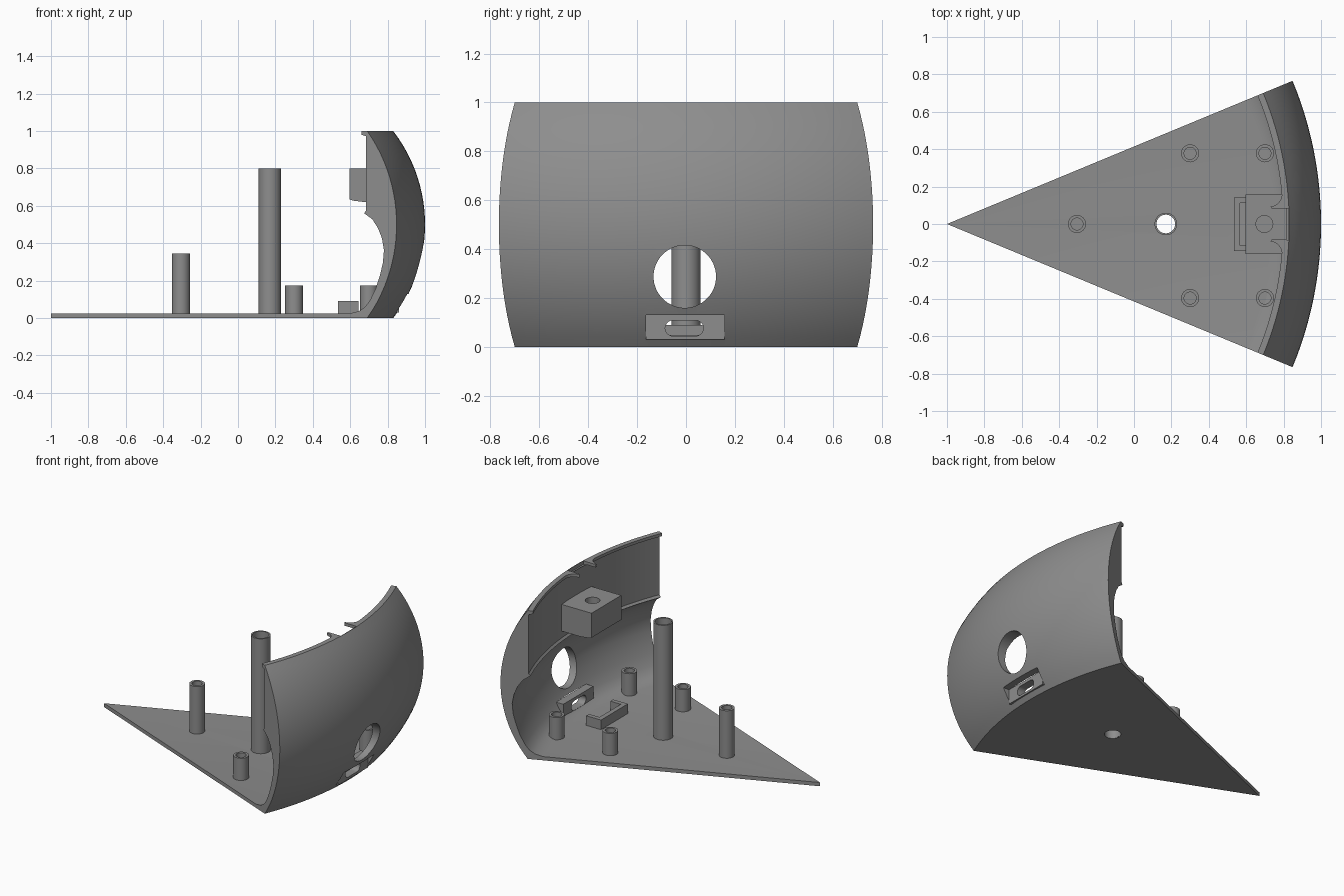
import bpy, bmesh, math
from mathutils import Matrix, Vector

if "Cube" in bpy.data.objects:
    bpy.data.objects.remove(bpy.data.objects["Cube"])

grey = bpy.data.materials.new("mid grey")
grey.diffuse_color = (0.27, 0.27, 0.27, 1)
grey.use_nodes = True
grey.node_tree.nodes["Principled BSDF"].inputs["Base Color"].default_value = grey.diffuse_color


def make(name, bm):
    bmesh.ops.remove_doubles(bm, verts=bm.verts, dist=1e-5)
    bmesh.ops.recalc_face_normals(bm, faces=bm.faces)
    me = bpy.data.meshes.new(name)
    bm.to_mesh(me)
    bm.free()
    me.materials.append(grey)
    ob = bpy.data.objects.new(name, me)
    bpy.context.collection.objects.link(ob)
    return ob


def revolve(name, profile, centre, a0=0.0, sweep=2 * math.pi, steps=32):
    """Revolve a closed (radius, height) outline round a vertical axis."""
    bm = bmesh.new()
    full = sweep > 6.28
    rings = []
    for i in range(steps if full else steps + 1):
        a = a0 + sweep * i / steps
        rings.append([bm.verts.new((centre[0] + r * math.cos(a),
                                    centre[1] + r * math.sin(a), z)) for r, z in profile])
    n = len(profile)
    for i in range(steps):
        p, q = rings[i], rings[(i + 1) % len(rings)]
        for j in range(n):
            k = (j + 1) % n
            on_axis = [profile[j][0] == 0, profile[k][0] == 0]
            if all(on_axis):
                continue
            if on_axis[0]:
                bm.faces.new((p[j], p[k], q[k]))
            elif on_axis[1]:
                bm.faces.new((p[j], p[k], q[j]))
            else:
                bm.faces.new((p[j], p[k], q[k], q[j]))
    if not full:
        bm.faces.new(rings[0])
        bm.faces.new(rings[-1])
    return make(name, bm)


def prism(name, outline, direction):
    """Extrude a planar outline along a vector."""
    bm = bmesh.new()
    f = bm.faces.new([bm.verts.new(p) for p in outline])
    res = bmesh.ops.extrude_face_region(bm, geom=[f], use_keep_orig=True)
    bmesh.ops.translate(bm, vec=Vector(direction),
                        verts=[v for v in res["geom"] if isinstance(v, bmesh.types.BMVert)])
    return make(name, bm)


def box(name, x0, x1, y0, y1, z0, z1):
    return prism(name, [(x0, y0, z0), (x1, y0, z0), (x1, y1, z0), (x0, y1, z0)],
                 (0, 0, z1 - z0))


def cut(ob, *cutters):
    for c in cutters:
        m = ob.modifiers.new("cut", "BOOLEAN")
        m.operation, m.solver, m.object = "DIFFERENCE", "EXACT", c
        bpy.context.view_layer.objects.active = ob
        bpy.ops.object.modifier_apply(modifier=m.name)
    for c in cutters:
        bpy.data.objects.remove(c)


def disc(name, r, x, y, z0, z1):
    return revolve(name, [(0, z0), (r, z0), (r, z1), (0, z1)], (x, y))


def ellipse_x(y, z, ry, rz, flat=0.0, n=40):
    """Round or stadium outline in the y-z plane."""
    pts = []
    for i in range(n):
        a = 2 * math.pi * (i + 0.5) / n
        pts.append((0.6, y + ry * math.cos(a) + math.copysign(flat, math.cos(a)),
                    z + rz * math.sin(a)))
    return pts


# Wedge floor and bulging outer wall in one sweep
outer = []
for i in range(25):
    z = i / 24
    outer.append((1.18 + math.sqrt(0.82 ** 2 - (z - 0.5) ** 2), z))
inner = [(1.797, 1), (1.797, 0.98), (1.824, 0.972), (1.824, 0.575), (1.812, 0.561),
         (1.86, 0.528), (1.893, 0.48), (1.916, 0.425), (1.927, 0.364), (1.921, 0.295),
         (1.904, 0.23), (1.88, 0.16), (1.847, 0.096), (1.82, 0.062), (1.785, 0.038),
         (1.732, 0.025), (0, 0.025)]
half = math.pi / 8
shell = revolve("wedge_shell", [(0, 0)] + outer + inner, (-1, 0), -half, 2 * half, 48)

# Openings: round window, port pocket and slot, floor hole, rim notch
cut(shell,
    prism("window_cutter", ellipse_x(-0.005, 0.288, 0.128, 0.128), (0.6, 0, 0)),
    box("pocket_cutter", 0.80, 1.1, -0.163, 0.157, 0.03, 0.13),
    disc("floor_cutter", 0.05, 0.17, 0, -0.1, 0.1),
    box("notch_cutter", 0.74, 0.826, -0.085, 0.083, 0.975, 1.1))

# Flat port plate with a rounded slot
port = box("port_plate", 0.805, 0.86, -0.163, 0.157, 0.03, 0.13)
cut(port, prism("slot_cutter", ellipse_x(-0.007, 0.077, 0.032, 0.032, 0.046), (0.6, 0, 0)))

# Screw block on the inside of the wall
block = prism("screw_block", [(0.595, -0.16, 0.8), (0.595, -0.16, 0.635), (0.62, -0.16, 0.627),
                              (0.68, -0.16, 0.62), (0.85, -0.16, 0.62), (0.85, -0.16, 0.8)],
              (0, 0.317, 0))
cut(block, disc("screw_cutter", 0.045, 0.697, 0, 0.68, 0.9))

# Curved horns beside the rim notch
for side, s in (("left", 1), ("right", -1)):
    pts = [(0.815, 0.084), (0.735, 0.084), (0.73, 0.092), (0.755, 0.1),
           (0.775, 0.115), (0.787, 0.135), (0.792, 0.16), (0.815, 0.16)]
    prism("rim_horn_" + side, [(x, s * y, 0.98) for x, y in pts], (0, 0, 0.02))

# Hollow posts
revolve("tall_post", [(0.05, 0.005), (0.06, 0.02), (0.06, 0.8), (0.05, 0.8)], (0.17, 0))
for name, x, y, h in (("tip_post", -0.305, 0, 0.345),
                      ("short_post_a", 0.30, 0.378, 0.175), ("short_post_b", 0.70, 0.378, 0.175),
                      ("short_post_c", 0.30, -0.396, 0.175), ("short_post_d", 0.70, -0.396, 0.175)):
    revolve(name, [(0, 0.015), (0.048, 0.015), (0.048, h), (0.032, h), (0.032, 0.03), (0, 0.03)],
            (x, y))

# U-shaped bracket on the floor, open towards the wall
prism("floor_bracket", [(0.535, -0.145, 0.015), (0.645, -0.145, 0.015), (0.645, -0.115, 0.015),
                        (0.567, -0.115, 0.015), (0.567, 0.112, 0.015), (0.645, 0.112, 0.015),
                        (0.645, 0.142, 0.015), (0.535, 0.142, 0.015)], (0, 0, 0.075))

# Smooth curved faces, keep hard edges
for ob in bpy.context.scene.objects:
    ob.select_set(True)
    bpy.context.view_layer.objects.active = ob
bpy.ops.object.shade_smooth_by_angle(angle=math.radians(30))
